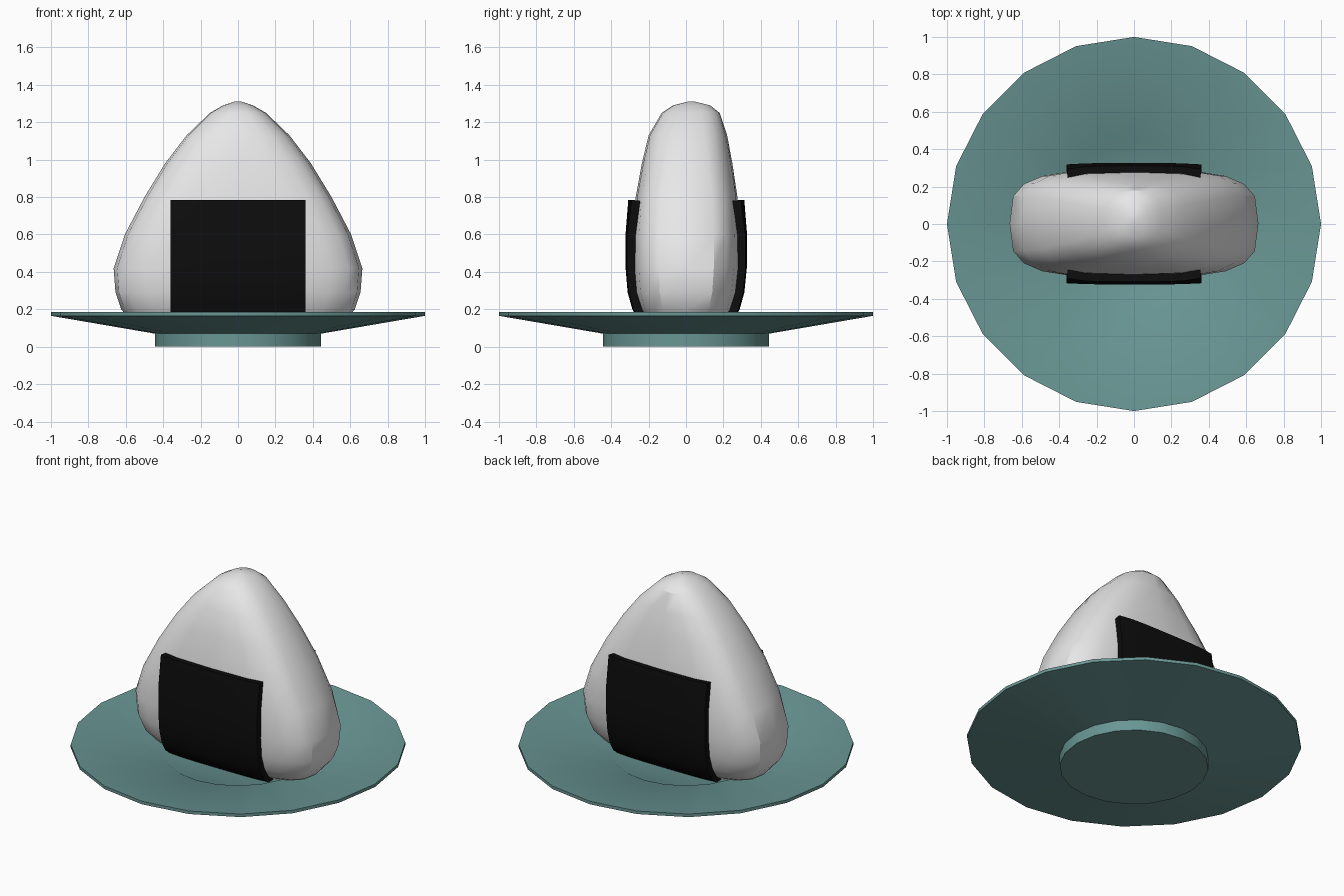
import bpy, bmesh, math

if "Cube" in bpy.data.objects:
    bpy.data.objects.remove(bpy.data.objects["Cube"])

def material(name, rgb):
    m = bpy.data.materials.new(name)
    m.diffuse_color = (*rgb, 1)
    m.use_nodes = True
    m.node_tree.nodes["Principled BSDF"].inputs["Base Color"].default_value = m.diffuse_color
    return m

def make_object(name, bm, mat, angle=32):
    bmesh.ops.recalc_face_normals(bm, faces=bm.faces)
    mesh = bpy.data.meshes.new(name)
    bm.to_mesh(mesh)
    bm.free()
    mesh.materials.append(mat)
    ob = bpy.data.objects.new(name, mesh)
    bpy.context.collection.objects.link(ob)
    bpy.ops.object.select_all(action='DESELECT')
    ob.select_set(True)
    bpy.context.view_layer.objects.active = ob
    bpy.ops.object.shade_smooth_by_angle(angle=math.radians(angle))
    return ob

def loft(bm, rings):
    """Skin a stack of equal-length closed rings and cap both ends."""
    rings = [[bm.verts.new(p) for p in r] for r in rings]
    n = len(rings[0])
    for a, b in zip(rings, rings[1:]):
        for i in range(n):
            j = (i + 1) % n
            bm.faces.new((a[i], a[j], b[j], b[i]))
    bm.faces.new(rings[0])
    bm.faces.new(rings[-1])

white = material("rice white", (0.82, 0.82, 0.82))
black = material("seaweed black", (0.004, 0.004, 0.004))
teal = material("plate teal", (0.14, 0.305, 0.295))

# Plate: 20-sided turned dish with a foot and a shallow well
SIDES = 20
profile = [(0.445, 0), (0.445, 0.07), (1, 0.165), (1, 0.185), (0.44, 0.112), (0.42, 0.1)]
bm = bmesh.new()
loft(bm, [[(r * math.cos(2 * math.pi * i / SIDES), r * math.sin(2 * math.pi * i / SIDES), z)
           for i in range(SIDES)] for r, z in profile])
make_object("plate", bm, teal)

# Rice ball: rounded cross-sections (height, half width, half depth, roundness, y shift)
LEVELS = [(0.10, 0.50, 0.17, 2.8, 0), (0.135, 0.57, 0.215, 3.0, 0), (0.20, 0.625, 0.25, 3.3, 0),
          (0.29, 0.655, 0.275, 3.5, 0), (0.42, 0.665, 0.287, 3.5, 0.002), (0.60, 0.605, 0.288, 3.5, 0.003),
          (0.80, 0.50, 0.272, 3.4, 0.003), (0.98, 0.39, 0.242, 3.0, 0.006), (1.13, 0.275, 0.21, 2.7, 0.01),
          (1.25, 0.15, 0.155, 2.4, 0.025), (1.29, 0.08, 0.10, 2.2, 0.03), (1.31, 0.02, 0.02, 2, 0.03)]

def section(z, w, d, n, cy, count=20):
    pts = []
    for i in range(count):
        a = 2 * math.pi * i / count
        c, s = math.cos(a), math.sin(a)
        pts.append((math.copysign(abs(c) ** (2 / n), c) * w,
                    math.copysign(abs(s) ** (2 / n), s) * d + cy, z))
    return pts

bm = bmesh.new()
loft(bm, [section(*lv) for lv in LEVELS])
make_object("rice_ball", bm, white)

# Seaweed: one strip lying on the front, under the base and up the back
def rice_at(z):
    for a, b in zip(LEVELS, LEVELS[1:]):
        if z <= b[0]:
            t = (z - a[0]) / (b[0] - a[0])
            return [p + (q - p) * t for p, q in zip(a, b)]

GAP = 0.037
HEIGHTS = [0.785, 0.6, 0.42, 0.29, 0.20, 0.135, 0.10]
path = [(-1, z) for z in HEIGHTS] + [(1, z) for z in reversed(HEIGHTS)]
COLS = 8
bm = bmesh.new()
grid = []
for side, z in path:
    _, w, d, n, cy = rice_at(z)
    row = []
    for i in range(COLS + 1):
        x = -0.36 + 0.72 * i / COLS
        y = d * (1 - abs(x / w) ** 4) ** 0.25 + GAP
        row.append(bm.verts.new((x, side * y + cy * 0.5, z)))
    grid.append(row)
for a, b in zip(grid, grid[1:]):
    for i in range(COLS):
        bm.faces.new((a[i], a[i + 1], b[i + 1], b[i]))
bmesh.ops.recalc_face_normals(bm, faces=bm.faces)
# Turn the strip so that its normals point away from the rice
bm.faces.ensure_lookup_table()
if bm.faces[0].normal.y > 0:
    bmesh.ops.reverse_faces(bm, faces=bm.faces)
mesh = bpy.data.meshes.new("seaweed_strip")
bm.to_mesh(mesh)
bm.free()
mesh.materials.append(black)
strip = bpy.data.objects.new("seaweed_strip", mesh)
bpy.context.collection.objects.link(strip)
mod = strip.modifiers.new("thickness", 'SOLIDIFY')
mod.thickness = 0.045
mod.offset = -1
bpy.ops.object.select_all(action='DESELECT')
strip.select_set(True)
bpy.context.view_layer.objects.active = strip
bpy.ops.object.modifier_apply(modifier="thickness")
bpy.ops.object.shade_smooth_by_angle(angle=math.radians(35))
